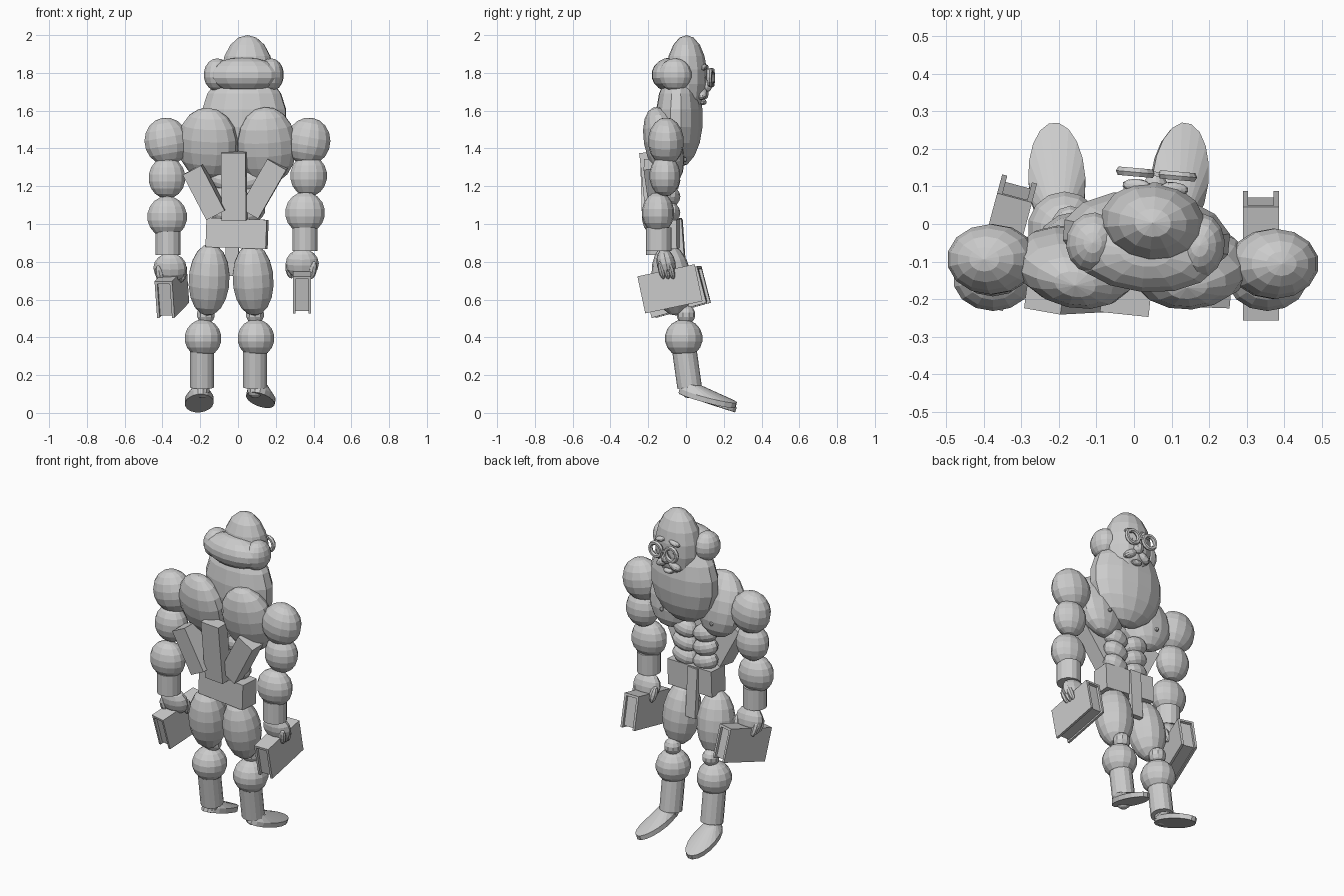
import bpy, bmesh
from math import radians, cos, sin, pi
from mathutils import Matrix, Vector, Euler

old = bpy.data.objects.get("Cube")
if old:
    bpy.data.objects.remove(old)

GREY = (0.6, 0.6, 0.6, 1)
mat = bpy.data.materials.new("plain grey")
mat.use_nodes = True
mat.diffuse_color = GREY
mat.node_tree.nodes["Principled BSDF"].inputs["Base Color"].default_value = GREY


def finish(name, bm, loc=(0, 0, 0), rot=(0, 0, 0)):
    me = bpy.data.meshes.new(name)
    bmesh.ops.recalc_face_normals(bm, faces=bm.faces)
    bm.to_mesh(me)
    bm.free()
    me.materials.append(mat)
    ob = bpy.data.objects.new(name, me)
    ob.location = loc
    ob.rotation_euler = [radians(a) for a in rot]
    bpy.context.collection.objects.link(ob)
    return ob


def ball(name, loc, size, rot=(0, 0, 0), seg=14, rings=9):
    bm = bmesh.new()
    bmesh.ops.create_uvsphere(bm, u_segments=seg, v_segments=rings, radius=1)
    bmesh.ops.scale(bm, vec=size, verts=bm.verts)
    return finish(name, bm, loc, rot)


def add_box(bm, size, at=(0, 0, 0)):
    bmesh.ops.create_cube(bm, size=1, matrix=Matrix.Translation(at) @ Matrix.Diagonal((*size, 1)))


def box(name, loc, size, rot=(0, 0, 0)):
    bm = bmesh.new()
    add_box(bm, size)
    return finish(name, bm, loc, rot)


def tube(name, loc, radius, height, rot=(0, 0, 0)):
    bm = bmesh.new()
    bmesh.ops.create_cone(bm, cap_ends=True, segments=14, radius1=radius,
                          radius2=radius, depth=height)
    return finish(name, bm, loc, rot)


def ring(name, loc, major, minor, rot, n=14, m=6):
    bm = bmesh.new()
    rows = [[bm.verts.new(((major + minor * cos(2 * pi * j / m)) * cos(2 * pi * i / n),
                           (major + minor * cos(2 * pi * j / m)) * sin(2 * pi * i / n),
                           minor * sin(2 * pi * j / m))) for j in range(m)] for i in range(n)]
    for i in range(n):
        for j in range(m):
            bm.faces.new((rows[i][j], rows[i - 1][j], rows[i - 1][j - 1], rows[i][j - 1]))
    return finish(name, bm, loc, rot)


def foot(name, loc, rot):
    """Oval sole with an upper tapering back to the ankle."""
    bm = bmesh.new()
    n, rows = 18, []
    for rx, ry, y, z in ((0.076, 0.158, 0, 0), (0.076, 0.158, 0, 0.028), (0.035, 0.04, -0.09, 0.065)):
        rows.append([bm.verts.new((rx * cos(2 * pi * i / n), y + ry * sin(2 * pi * i / n), z))
                     for i in range(n)])
    for a, b in zip(rows, rows[1:]):
        for i in range(n):
            bm.faces.new((a[i - 1], a[i], b[i], b[i - 1]))
    bm.faces.new(rows[0])
    bm.faces.new(rows[-1])
    return finish(name, bm, loc, rot)


def book(name, loc, rot):
    """Two covers joined by a spine along the top, with a recessed page block."""
    bm = bmesh.new()
    for s in (-1, 1):
        add_box(bm, (0.014, 0.31, 0.2), (s * 0.041, 0, 0))
    add_box(bm, (0.09, 0.31, 0.014), (0, 0, 0.093))
    add_box(bm, (0.07, 0.28, 0.18), (0, 0, 0))
    return finish(name, bm, loc, rot)


# Head, hair fringe with side puffs, and beard
TURN = -5
ball("head", (0.05, 0.003, 1.78), (0.142, 0.11, 0.22), (0, 0, TURN))
ball("hair_fringe", (0.03, -0.078, 1.79), (0.2, 0.105, 0.092), (0, 0, TURN))
ball("right_hair_puff", (-0.11, -0.05, 1.79), (0.072, 0.082, 0.087), (0, 0, TURN))
ball("left_hair_puff", (0.175, -0.058, 1.79), (0.068, 0.088, 0.087), (0, 0, TURN))
ball("beard", (0.033, -0.035, 1.56), (0.23, 0.125, 0.26), (0, 0, TURN))

# Face, placed relative to the middle of the spectacles
spin = Euler((0, 0, radians(TURN))).to_matrix()


def face_at(x, y, z):
    return Vector((0.06, 0.133, 1.775)) + spin @ Vector((x, y, z))


for side, s in (("right", -1), ("left", 1)):
    ring(side + "_lens_rim", face_at(s * 0.056, 0, 0), 0.04, 0.013, (90, 0, TURN))
    ball(side + "_eye", face_at(s * 0.045, -0.05, 0), (0.025, 0.025, 0.025), seg=10, rings=7)
    ball(side + "_eyebrow", face_at(s * 0.05, -0.035, 0.055), (0.04, 0.018, 0.015),
         (0, s * 12, TURN), 10, 7)
    ball(side + "_moustache", face_at(s * 0.042, -0.045, -0.085), (0.05, 0.028, 0.024),
         (0, s * 32, TURN), 10, 7)
box("lens_bridge", face_at(0, 0, 0.005), (0.03, 0.012, 0.012), (0, 0, TURN))
ball("nose", face_at(0, -0.03, -0.045), (0.032, 0.036, 0.034), (0, 0, TURN), 10, 7)
ball("lower_lip", face_at(0, -0.045, -0.13), (0.035, 0.022, 0.016), (0, 0, TURN), 10, 7)

# Torso: chest lobes lean back at the top and forward at the bottom
ball("right_chest", (-0.16, -0.115, 1.425), (0.163, 0.1, 0.195), (14, 4, -12))
ball("left_chest", (0.152, -0.118, 1.415), (0.16, 0.1, 0.21), (14, -4, 4))
for s, side in ((-1, "right"), (1, "left")):
    ball(side + "_nipple", (s * 0.17, -0.005, 1.34), (0.012, 0.012, 0.012), seg=8, rings=5)
    for row in range(3):
        ball(f"{side}_abdominal_{row + 1}", (s * 0.07 - 0.005, -0.085, 1.06 + row * 0.085),
             (0.08, 0.055, 0.056), (0, s * -16, 0), 12, 8)

# Back slats
box("middle_slat", (-0.02, -0.185, 1.2), (0.13, 0.075, 0.36), (6, 0, -6))
box("right_slat", (-0.175, -0.175, 1.17), (0.11, 0.11, 0.27), (6, -27, -10))
box("left_slat", (0.135, -0.155, 1.19), (0.115, 0.1, 0.3), (6, 30, -2))

# Hips
box("hip_block", (-0.005, -0.095, 0.95), (0.32, 0.12, 0.155), (0, 2, -5))
box("front_cloth", (-0.03, -0.025, 0.875), (0.07, 0.03, 0.3), (4, 0, -5))

# Legs: x of thigh, knee, calf and shin, then foot position, pitch, roll and heading
legs = (("right", -0.153, -0.17, -0.185, -0.19, (-0.205, 0.112, 0.051), (-18, 0, 3)),
        ("left", 0.08, 0.09, 0.095, 0.09, (0.118, 0.112, 0.068), (-15, 10, -9)))
for side, thigh, knee, calf, shin, toe, turn in legs:
    s = 1 if side == "left" else -1
    ball(side + "_thigh", (thigh, -0.075, 0.705), (0.111, 0.106, 0.192), (8, s * -3, 0))
    ball(side + "_knee", (knee, 0, 0.52), (0.05, 0.05, 0.05), seg=10, rings=7)
    ball(side + "_calf", (calf, -0.012, 0.395), (0.1, 0.1, 0.1))
    tube(side + "_shin", (shin, 0.005, 0.235), 0.065, 0.2, (8, 0, 0))
    ball(side + "_ankle", (shin, 0.015, 0.12), (0.042, 0.042, 0.042), seg=10, rings=7)
    foot(side + "_foot", toe, turn)

# Arms: one side per entry, with a small drop for the lower arm
for side, s, drop in (("right", -1, 0.022), ("left", 1, 0)):
    x = s * 0.375
    ball(side + "_shoulder", (x - 0.003, -0.1 - s * 0.006, 1.437), (0.12, 0.095, 0.127), (0, s * 10, 0))
    ball(side + "_upper_arm", (x - 0.001, -0.112, 1.255 - drop / 2), (0.1, 0.082, 0.11))
    ball(side + "_forearm", (s * 0.365 - 0.01, -0.148, 1.06 - drop), (0.108, 0.085, 0.11))
    tube(side + "_wrist", (s * 0.362 - 0.008, -0.145, 0.92 - drop), 0.068, 0.125)
    hand = Vector((s * 0.35 - 0.01, -0.105, 0.79 - drop))
    ball(side + "_hand", hand, (0.088, 0.05, 0.08), (12, 0, 0), 12, 8)
    for i in range(3):
        ball(f"{side}_finger_{i + 1}", hand + Vector((s * 0.055, -0.025 + i * 0.026, -0.035)),
             (0.022, 0.017, 0.05), (14, s * 12, 0), 8, 6)
    ball(side + "_thumb", hand + Vector((-s * 0.065, 0.03, -0.03)), (0.024, 0.022, 0.05),
         (12, s * -10, 0), 8, 6)

book("left_book", (0.338, -0.085, 0.657), (12, 0, 0))
book("right_book", (-0.35, -0.05, 0.64), (15, 0, -15))
